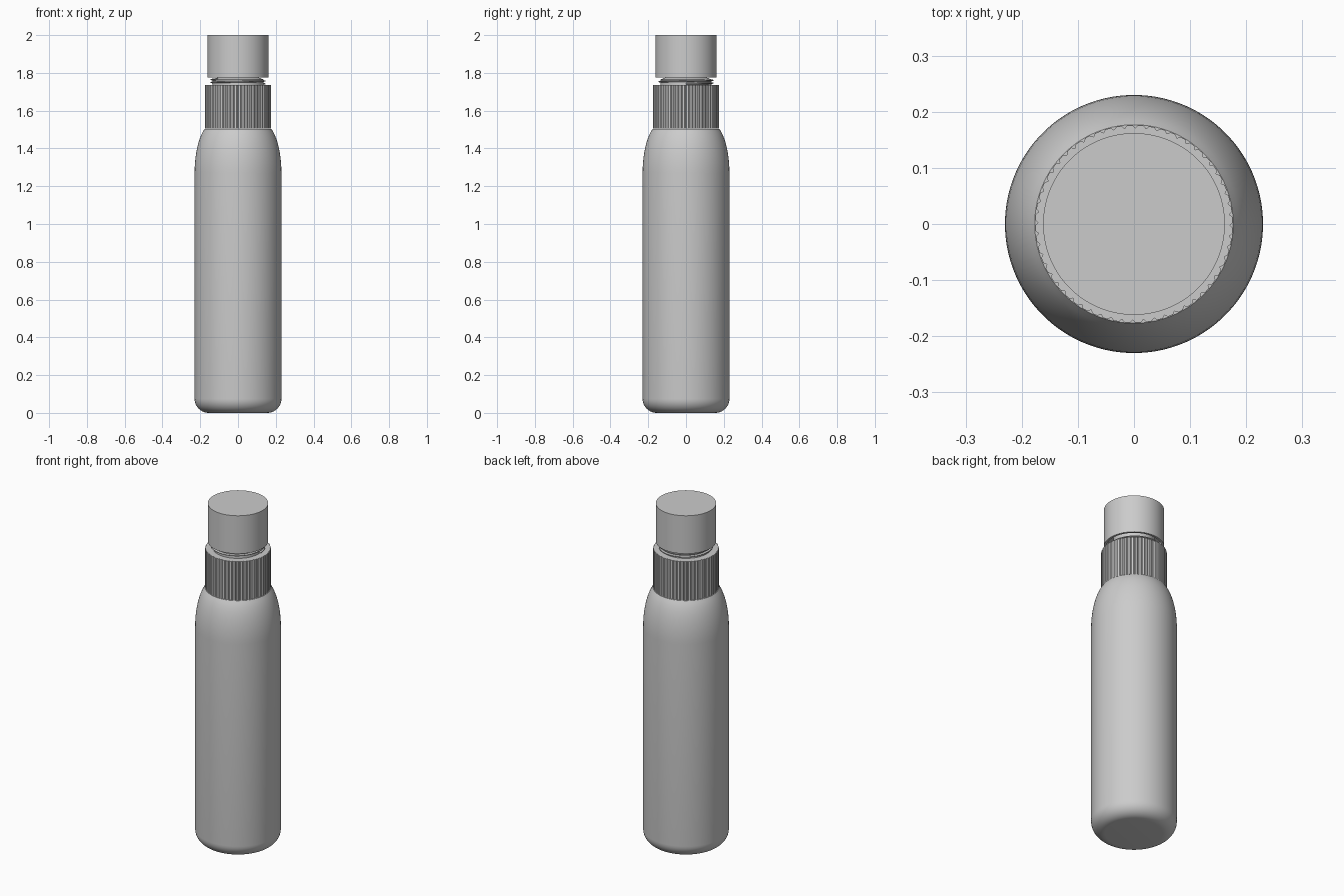
import bpy, math

cube = bpy.data.objects.get("Cube")
if cube:
    bpy.data.objects.remove(cube)

grey = bpy.data.materials.new("light grey")
grey.use_nodes = True
grey.diffuse_color = (0.6, 0.6, 0.6, 1)
grey.node_tree.nodes["Principled BSDF"].inputs["Base Color"].default_value = (0.6, 0.6, 0.6, 1)


def add_mesh(name, verts, faces, angle=35):
    mesh = bpy.data.meshes.new(name)
    mesh.from_pydata(verts, [], faces)
    mesh.materials.append(grey)
    obj = bpy.data.objects.new(name, mesh)
    bpy.context.collection.objects.link(obj)
    bpy.ops.object.select_all(action="DESELECT")
    obj.select_set(True)
    bpy.context.view_layer.objects.active = obj
    bpy.ops.object.shade_smooth_by_angle(angle=math.radians(angle))
    return obj


def lathe(name, profile, sides=96, radius_scale=lambda i: 1, angle=35):
    """Spin (radius, height) points, listed bottom to top, and cap both ends."""
    verts, faces = [], []
    for r, z in profile:
        for i in range(sides):
            a = math.tau * (i + 0.5) / sides
            s = r * radius_scale(i)
            verts.append((s * math.cos(a), s * math.sin(a), z))
    for j in range(len(profile) - 1):
        for i in range(sides):
            k = (i + 1) % sides
            faces.append((j * sides + i, j * sides + k, (j + 1) * sides + k, (j + 1) * sides + i))
    faces.append(tuple(reversed(range(sides))))
    faces.append(tuple(range(len(verts) - sides, len(verts))))
    return add_mesh(name, verts, faces, angle)


def arc(cx, cz, rx, rz, start, end, steps=10):
    angles = [math.radians(start + (end - start) * i / steps) for i in range(steps + 1)]
    return [(cx + rx * math.cos(a), cz + rz * math.sin(a)) for a in angles]


# Bottle body with rounded base and shoulder
base = arc(0.155, 0.075, 0.075, 0.075, -90, 0)
shoulder = arc(0.13, 1.27, 0.1, 0.265, 0, 62)
lathe("bottle_body", base + shoulder)

# Grip collar: shallow ribs, four sides per rib
lathe("ribbed_collar", [(0.176, 1.505), (0.176, 1.735)], 224,
      lambda i: 1 if i % 4 < 3 else 0.972, 20)

# Threaded neck
lathe("neck", [(0.135, 1.73), (0.135, 1.765), (0.11, 1.775), (0.11, 1.85)])

# Helical thread ridge
verts, faces = [], []
steps, turns = 160, 1.6
for n in range(steps + 1):
    t = n / steps
    a = math.tau * turns * t
    z = 1.742 + 0.024 * t
    ridge = 0.146 if 0 < n < steps else 0.136
    for r, dz in ((0.13, -0.006), (ridge, -0.002), (ridge, 0.002), (0.13, 0.006)):
        verts.append((r * math.cos(a), r * math.sin(a), z + dz))
for n in range(steps):
    for k in range(4):
        m = (k + 1) % 4
        faces.append((n * 4 + k, n * 4 + m, n * 4 + 4 + m, n * 4 + 4 + k))
faces += [(3, 2, 1, 0), tuple(steps * 4 + k for k in range(4))]
for i, face in enumerate(faces):
    faces[i] = tuple(reversed(face))
add_mesh("neck_thread", verts, faces, 30)

# Cap, hollow underneath
lathe("cap", [(0.12, 1.84), (0.15, 1.84), (0.15, 1.775), (0.162, 1.775), (0.162, 2.0)])
